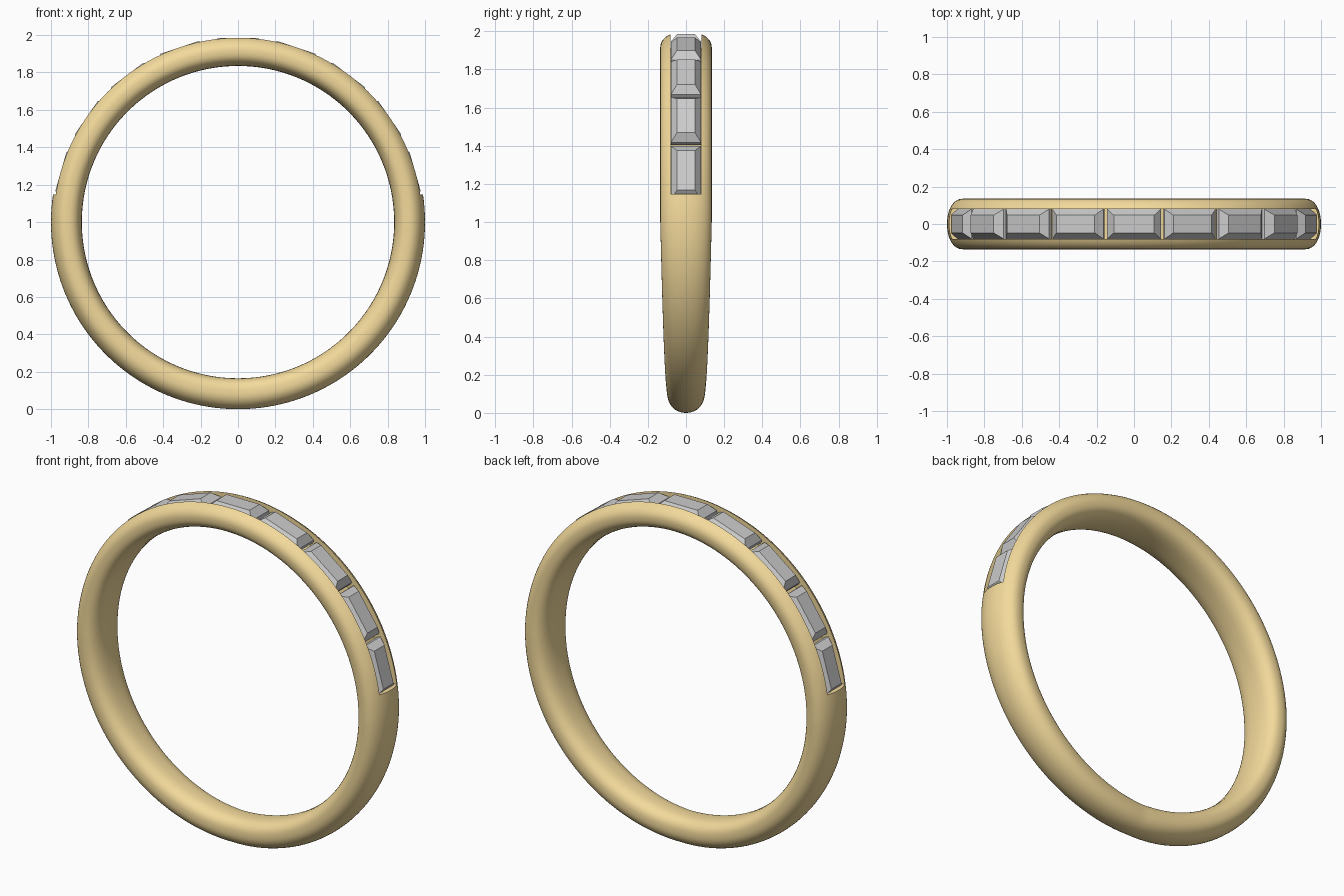
import bpy, bmesh
from math import sin, cos, pi, asin, radians, copysign
from mathutils import Matrix

if "Cube" in bpy.data.objects:
    bpy.data.objects.remove(bpy.data.objects["Cube"])

R_OUT, R_IN, CZ = 1.0, 0.835, 1.0
SLOT_Z, SLOT_W, FLOOR = 0.147, 0.08, 0.91

gold = bpy.data.materials.new("gold")
gold.diffuse_color = (0.9, 0.7, 0.33, 1)
gold.use_nodes = True
gold.node_tree.nodes["Principled BSDF"].inputs["Base Color"].default_value = gold.diffuse_color


def finish(name, bm, mat=None):
    bmesh.ops.recalc_face_normals(bm, faces=bm.faces)
    me = bpy.data.meshes.new(name)
    bm.to_mesh(me)
    bm.free()
    ob = bpy.data.objects.new(name, me)
    bpy.context.collection.objects.link(ob)
    if mat:
        me.materials.append(mat)
    return ob


def loft(name, rings, mat=None, closed=False):
    """Skin a row of equal-length closed sections."""
    bm = bmesh.new()
    rows = [[bm.verts.new(p) for p in r] for r in rings]
    n = len(rows[0])
    pairs = list(zip(rows, rows[1:])) + ([(rows[-1], rows[0])] if closed else [])
    for a, b in pairs:
        for i in range(n):
            j = (i + 1) % n
            bm.faces.new((a[i], a[j], b[j], b[i]))
    if not closed:
        bm.faces.new(rows[0])
        bm.faces.new(rows[-1])
    return finish(name, bm, mat)


def spow(v, e):
    return copysign(abs(v) ** e, v)


# Band: rounded section swept round the finger, narrowing toward the bottom
def section(a):
    phi = min(abs(a), 2 * pi - abs(a)) / (pi / 2)   # 0 at the bottom
    w = 0.09 + 0.045 * min(1, phi) ** 0.8
    mid, h = (R_OUT + R_IN) / 2, (R_OUT - R_IN) / 2
    pts = []
    for k in range(40):
        t = 2 * pi * k / 40
        n = 2.1 if sin(t) > 0 else 2.6              # flatter inside
        r = mid + h * spow(sin(t), 2 / n)
        pts.append((r * sin(a), w * spow(cos(t), 2 / n), CZ - r * cos(a)))
    return pts


band = loft("band", [section(2 * pi * i / 160) for i in range(160)], gold, closed=True)

# Channel cut over the top half with level ends
rings = []
a0, a1 = asin(SLOT_Z / FLOOR), asin(SLOT_Z / 1.15)
for i in range(97):
    u = i / 96
    ai, ao = a0 + (pi - 2 * a0) * u, a1 + (pi - 2 * a1) * u
    rings.append([(r * cos(a), y, CZ + r * sin(a)) for r, a, y in
                  ((FLOOR, ai, -SLOT_W), (FLOOR, ai, SLOT_W),
                   (1.15, ao, SLOT_W), (1.15, ao, -SLOT_W))])
cutter = loft("channel_cutter", rings)
cutter.hide_render = True
mod = band.modifiers.new("channel", 'BOOLEAN')
mod.operation, mod.solver, mod.object = 'DIFFERENCE', 'EXACT', cutter
bpy.context.view_layer.objects.active = band
band.select_set(True)
bpy.ops.object.modifier_apply(modifier="channel")
bpy.data.objects.remove(cutter)
bpy.ops.object.shade_smooth_by_angle(angle=radians(35))

# Nine step-cut baguette stones: (half length, half width, radius)
LEVELS = [(0.105, 0.02, 0.87), (0.144, 0.0795, 0.925),
          (0.144, 0.0795, 0.945), (0.108, 0.047, 0.985)]
for i in range(-4, 5):
    rot = Matrix.Translation((0, 0, CZ)) @ Matrix.Rotation(radians(18.5 * i), 4, 'Y')
    stone = loft(f"stone_{i + 5}", [[(sx * l, sy * w, r) for sx, sy in
                 ((-1, -1), (1, -1), (1, 1), (-1, 1))] for l, w, r in LEVELS])
    stone.data.transform(rot)
